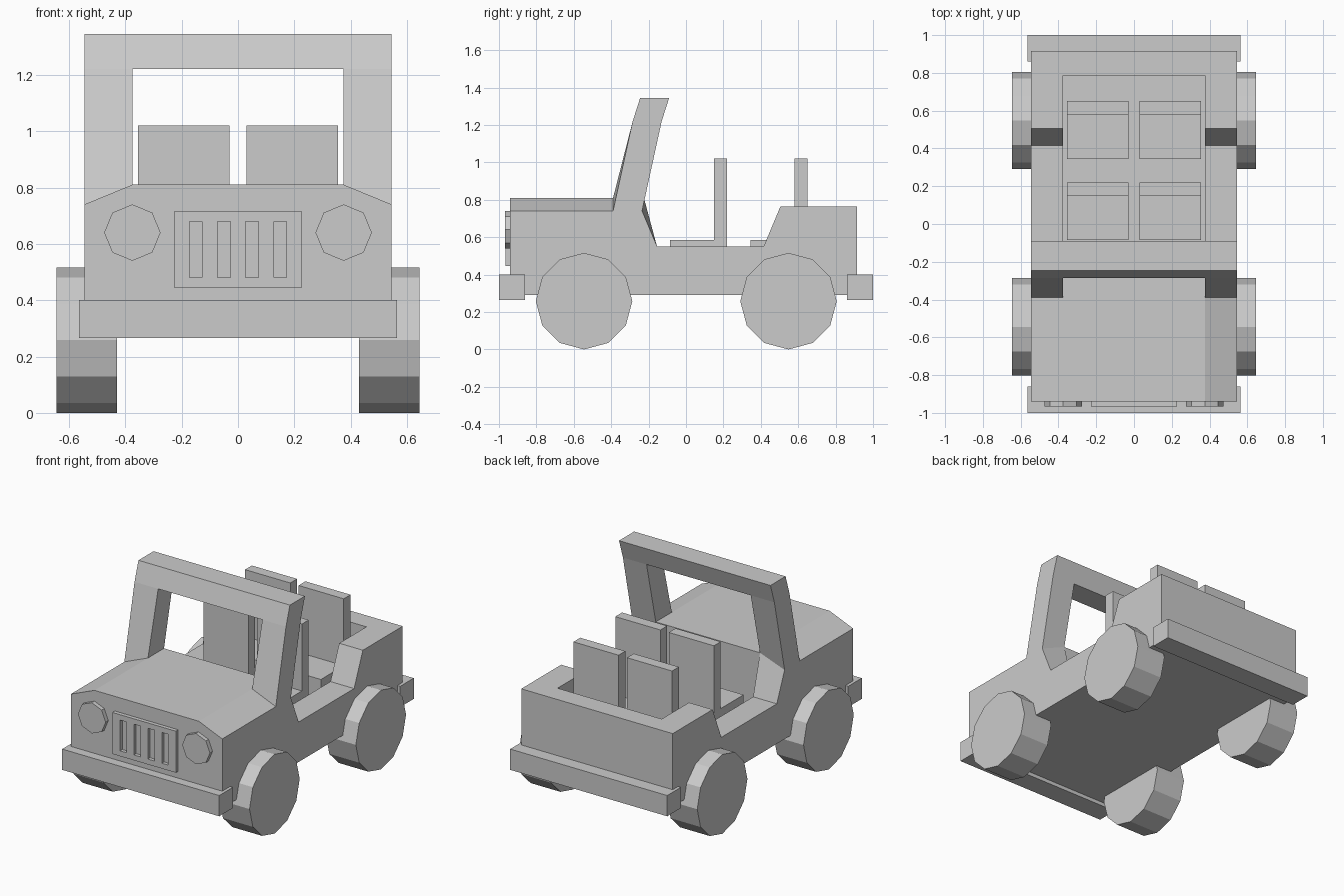
import bpy, bmesh, math
from mathutils import Matrix

if "Cube" in bpy.data.objects:
    bpy.data.objects.remove(bpy.data.objects["Cube"])


def finish(name, bm):
    bmesh.ops.recalc_face_normals(bm, faces=bm.faces)
    mesh = bpy.data.meshes.new(name)
    bm.to_mesh(mesh)
    bm.free()
    obj = bpy.data.objects.new(name, mesh)
    bpy.context.collection.objects.link(obj)
    return obj


def loft(name, sections):
    """Skin matching (y, z) outlines placed at successive x positions."""
    bm = bmesh.new()
    rings = [[bm.verts.new((x, y, z)) for y, z in outline] for x, outline in sections]
    for a, b in zip(rings, rings[1:]):
        for i in range(len(a)):
            j = (i + 1) % len(a)
            bm.faces.new((a[i], a[j], b[j], b[i]))
    bm.faces.new(rings[0])
    bm.faces.new(rings[-1])
    return finish(name, bm)


def box(name, x, y, z):
    return loft(name, [(v, [(y[0], z[0]), (y[1], z[0]), (y[1], z[1]), (y[0], z[1])]) for v in x])


def cylinder(name, sides, radius, depth, centre, axis):
    bm = bmesh.new()
    turn = Matrix.Rotation(math.pi / 2, 4, axis)
    bmesh.ops.create_cone(bm, cap_ends=True, segments=sides, radius1=radius, radius2=radius,
                          depth=depth, matrix=Matrix.Translation(centre) @ turn)
    return finish(name, bm)


def cut(target, cutter):
    mod = target.modifiers.new("cut", 'BOOLEAN')
    mod.operation = 'DIFFERENCE'
    mod.solver = 'EXACT'
    mod.object = cutter
    cutter.hide_render = True
    cutter.hide_viewport = True


# Body with windscreen slab: outer outline, and inner outline with raised bonnet
def side_outline(bonnet, post_y):
    return [(-.94, .29), (-.94, bonnet), (-.39, bonnet), (-.285, 1.22), (-.245, 1.345),
            (-.09, 1.345), (-.13, 1.22), (post_y, bonnet), (-.155, .55), (.415, .55),
            (.505, .765), (.915, .765), (.915, .29)]


outer, inner = side_outline(.74, -.235), side_outline(.81, -.225)
body = loft("body", [(-.545, outer), (-.375, inner), (.375, inner), (.545, outer)])

# Windscreen opening and passenger tub
opening = [(-.225, .42), (-.225, .81), (-.39, .81), (-.39, 1.22), (.785, 1.22), (.785, .42)]
cut(body, loft("cabin_cutter", [(-.375, opening), (.375, opening)]))

# Bumpers
box("front_bumper", (-.565, .565), (-1, -.86), (.265, .40))
box("rear_bumper", (-.565, .565), (.86, 1), (.265, .40))

# Grille with four slots
grille = box("grille", (-.228, .228), (-.965, -.938), (.445, .715))
for i in range(4):
    x = -.15 + .1 * i
    cut(grille, box("slot_cutter", (x - .023, x + .023), (-1.0, -.942), (.48, .68)))

for s in (-1, 1):
    # Headlights
    cylinder("headlight", 8, .1, .03, (s * .375, -.952, .64), 'X')
    # Wheels
    for y in (-.545, .548):
        cylinder("wheel", 12, .258, .215, (s * .5375, y, .258), 'Y')
    # Seats: cushion and upright back in one profile
    for y in (-.085, .345):
        seat = [(y, .42), (y, .585), (y + .235, .585), (y + .235, 1.02),
                (y + .305, 1.02), (y + .305, .42)]
        loft("seat", [(s * .03, seat), (s * .355, seat)])
